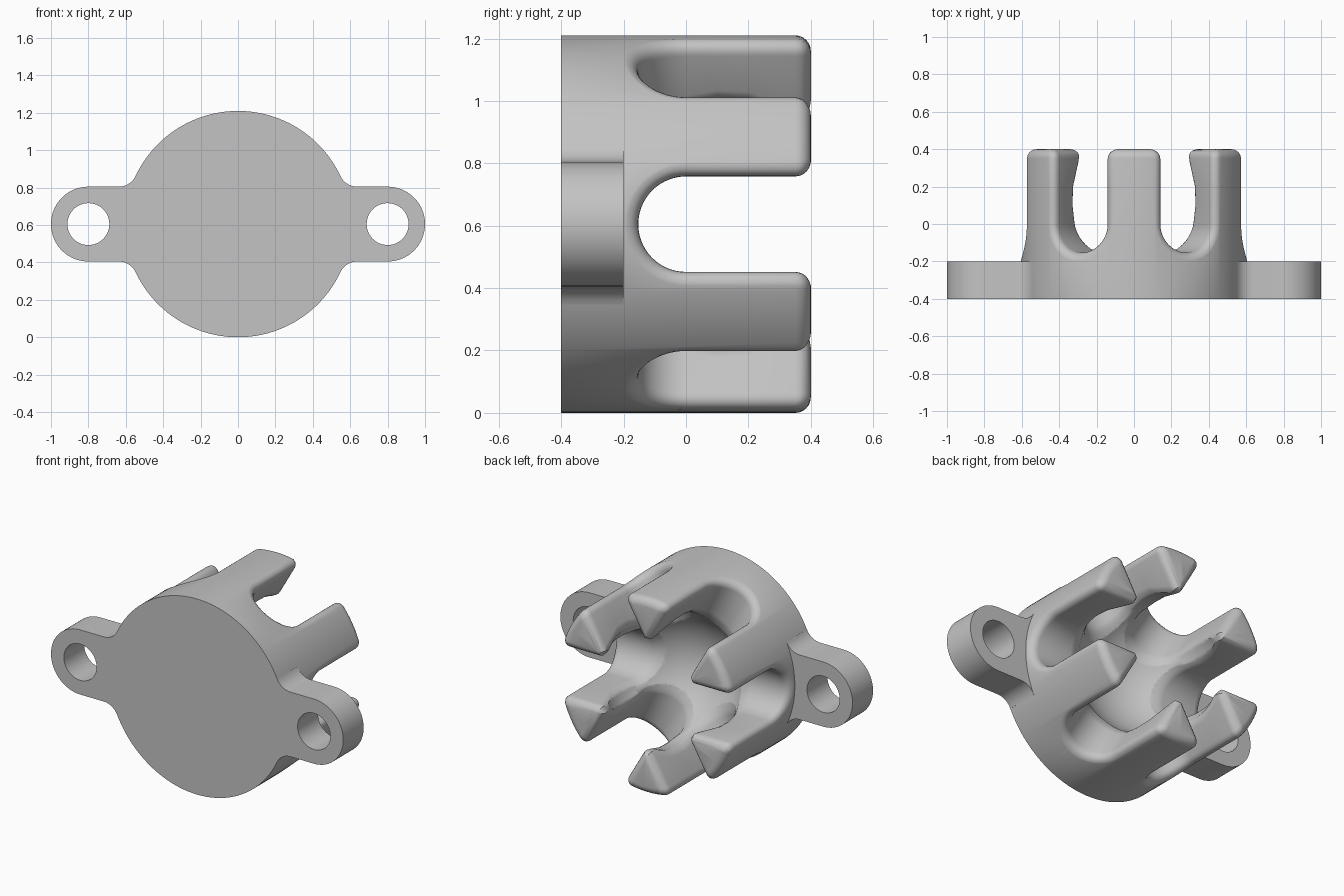
import bpy, bmesh, math
from mathutils import Vector

cube = bpy.data.objects.get("Cube")
if cube:
    bpy.data.objects.remove(cube, do_unlink=True)

R_OUT, R_BALL, BALL_Y = 0.605, 0.40, 0.13
BACK, TIP, PLATE_Y = -0.40, 0.40, -0.20
SLOT, FILLET, SOFT = 0.153, 0.05, 0.035

grey = bpy.data.materials.new("light_grey")
grey.use_nodes = True
colour = (0.55, 0.55, 0.55, 1)
grey.diffuse_color = colour
grey.node_tree.nodes["Principled BSDF"].inputs["Base Color"].default_value = colour


def make_object(name, bm):
    bmesh.ops.recalc_face_normals(bm, faces=bm.faces[:])
    mesh = bpy.data.meshes.new(name)
    bm.to_mesh(mesh)
    bm.free()
    obj = bpy.data.objects.new(name, mesh)
    obj.location.z = R_OUT
    mesh.materials.append(grey)
    bpy.context.collection.objects.link(obj)
    return obj


def combine(target, tool, operation):
    """Apply a boolean and discard the tool."""
    tool.hide_render = True
    mod = target.modifiers.new(operation, 'BOOLEAN')
    mod.operation, mod.object, mod.solver = operation, tool, 'EXACT'
    bpy.context.view_layer.objects.active = target
    bpy.ops.object.modifier_apply(modifier=mod.name)
    bpy.data.objects.remove(tool, do_unlink=True)


def arc(cx, cy, r, start, end, n):
    steps = [math.radians(start + (end - start) * i / n) for i in range(n + 1)]
    return [(cx + r * math.cos(a), cy + r * math.sin(a)) for a in steps]


# Socket body: outer cylinder with rounded rim and a ball cavity, turned about y
def make_body():
    profile = [(0, BACK), (R_OUT, BACK)]
    profile += arc(R_OUT - FILLET, TIP - FILLET, FILLET, 0, 90, 8)
    profile += arc(0.39, TIP - 0.04, 0.04, 90, 180, 5)
    profile += arc(0, BALL_Y, R_BALL, 28, -90, 40)
    profile[-1] = (0, BALL_Y - R_BALL)
    bm = bmesh.new()
    verts = [bm.verts.new((r, y, 0)) for r, y in profile]
    edges = [bm.edges.new(pair) for pair in zip(verts, verts[1:])]
    bmesh.ops.spin(bm, geom=verts + edges, cent=(0, 0, 0), axis=(0, 1, 0),
                   angle=math.tau, steps=120, use_merge=True)
    bmesh.ops.remove_doubles(bm, verts=bm.verts[:], dist=1e-5)
    return make_object("socket_body", bm)


def round_over(e):
    """Quarter-round widening that continues straight past its end."""
    limit = FILLET * math.sin(math.radians(75))
    if e < limit:
        return FILLET - math.sqrt(FILLET ** 2 - e * e)
    return FILLET * (1 - math.cos(math.radians(75))) + (e - limit) * 3.73


# Slot cutter: a U outline lofted outward, flaring at the ball, rim and tip
def make_slot(angle):
    top = [0.41, 0.402, 0.395, 0.385, 0.375, 0.365, 0.35, 0.2, 0.1]
    outline = [(y, 1, 0) for y in top]
    outline += [(0, z, y) for z, y in arc(0, 0, 1, 0, -180, 28)]
    outline += [(y, -1, 0) for y in reversed(top)]
    balls = [R_BALL + SOFT - d for d in (0.07, 0.05, 0.035, 0.028, 0.02, 0.01, 0)]
    flare = [FILLET * math.sin(math.radians(a)) for a in range(0, 76, 15)]
    rims = [R_OUT - FILLET + a for a in flare + [0.061]]
    layers = [("flat", 0.03, balls[0])] + [("ball", s, s) for s in balls]
    layers += [("rim", r, r) for r in rims] + [("flat", 0.75, rims[-1])]
    bm = bmesh.new()
    loops = []
    for i, (kind, size, reach) in enumerate(layers):
        inward = max(0, R_BALL + SOFT - reach)
        soft = 0.02 * min(inward / SOFT, 1) ** 2 + max(0, inward - SOFT) * 1.2
        outward = max(0, reach - R_OUT + FILLET)
        loop = []
        for base, side, down in outline:
            tip = max(0, base - TIP + FILLET)
            w = SLOT + soft + round_over(math.hypot(outward, tip))
            y, z = base + w * down, w * side
            x = size
            if kind != "flat":
                dy = y - BALL_Y if kind == "ball" else 0
                x = math.sqrt(max(size ** 2 - z * z - dy * dy, (0.04 + 0.01 * i) ** 2))
            loop.append(bm.verts.new((x, y, z)))
        loops.append(loop)
    n = len(outline)
    for a, b in zip(loops, loops[1:]):
        for j in range(n):
            k = (j + 1) % n
            bm.faces.new((a[j], a[k], b[k], b[j]))
    bm.faces.new(loops[0])
    bm.faces.new(loops[-1])
    slot = make_object("slot_cutter", bm)
    slot.rotation_euler.y = angle
    return slot


# Mounting ear: rounded tab blended into the body, with a screw hole
def make_ear(side):
    blend, half, ear_x = 0.1, 0.2, 0.8
    cz = half + blend
    cx = math.sqrt((R_OUT + blend) ** 2 - cz ** 2)
    lean = math.degrees(math.atan2(cz, cx))
    lower = arc(cx, -cz, blend, 180 - lean, 90, 8)
    upper = [(x, -z) for x, z in reversed(lower)]
    shape = [(0.45, lower[0][1])] + lower + arc(ear_x, 0, half, -90, 90, 40)
    shape += upper + [(0.45, upper[-1][1])]
    bm = bmesh.new()
    face = bm.faces.new([bm.verts.new((side * x, BACK, z)) for x, z in shape])
    out = bmesh.ops.extrude_face_region(bm, geom=[face])["geom"]
    moved = [v for v in out if isinstance(v, bmesh.types.BMVert)]
    bmesh.ops.translate(bm, verts=moved, vec=Vector((0, PLATE_Y - BACK, 0)))
    ear = make_object("mounting_ear", bm)

    bm = bmesh.new()
    bmesh.ops.create_cone(bm, cap_ends=True, segments=48, radius1=0.112,
                          radius2=0.112, depth=1)
    hole = make_object("hole_cutter", bm)
    hole.rotation_euler.x = math.pi / 2
    hole.location.x = side * ear_x
    combine(ear, hole, 'DIFFERENCE')
    return ear


body = make_body()
for i in range(6):
    combine(body, make_slot(i * math.pi / 3), 'DIFFERENCE')
for side in (1, -1):
    combine(body, make_ear(side), 'UNION')
body.name = "ball_socket_mount"

bpy.ops.object.select_all(action='DESELECT')
body.select_set(True)
bpy.context.view_layer.objects.active = body
bpy.ops.object.shade_smooth_by_angle(angle=math.radians(35))
